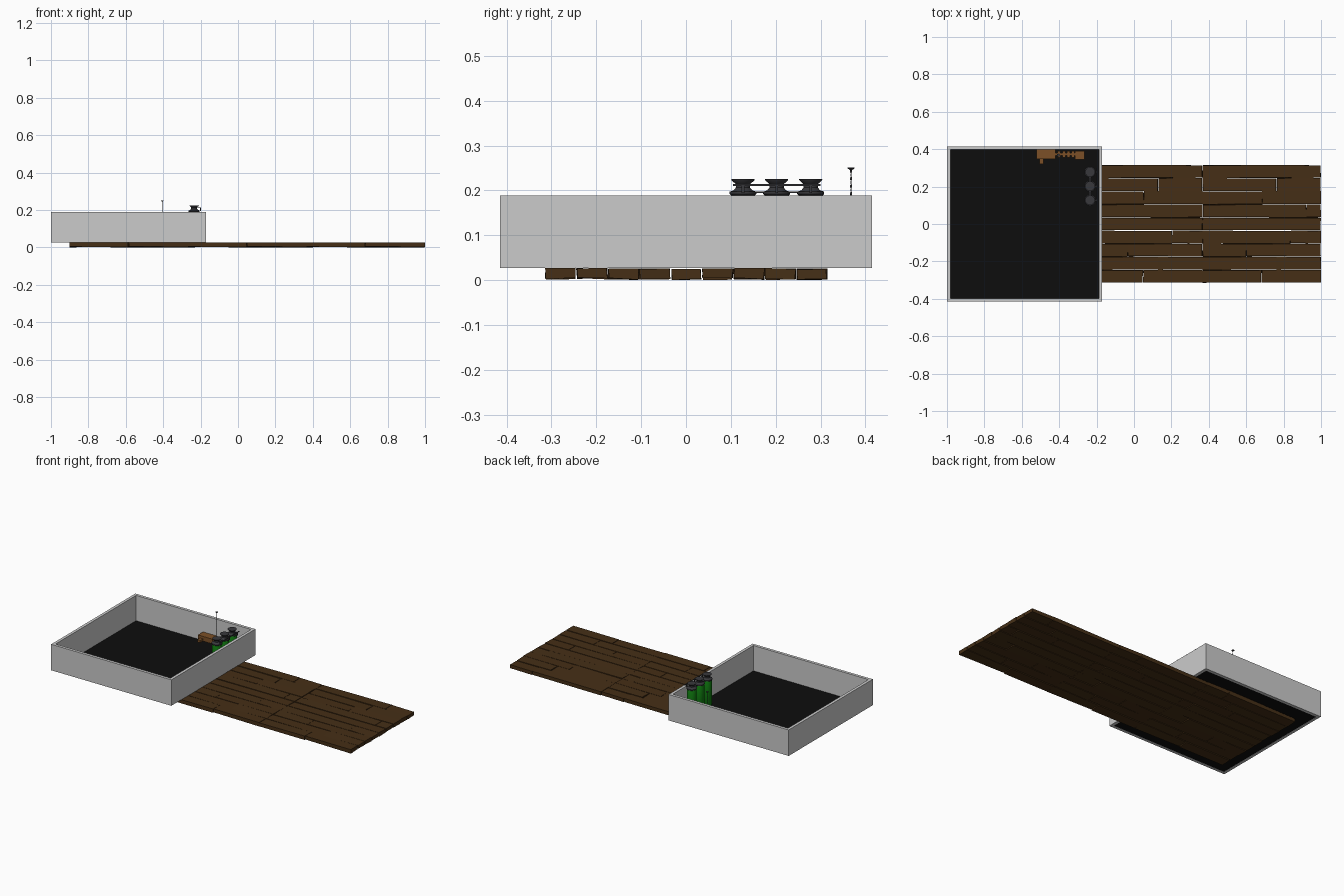
import bpy, bmesh, math, random
from mathutils import Matrix, Vector

if "Cube" in bpy.data.objects:
    bpy.data.objects.remove(bpy.data.objects["Cube"])

random.seed(4)


def material(name, rgb):
    m = bpy.data.materials.new(name)
    m.diffuse_color = (*rgb, 1)
    m.use_nodes = True
    m.node_tree.nodes["Principled BSDF"].inputs["Base Color"].default_value = m.diffuse_color
    return m


WOOD = material("dark_wood", (0.06, 0.028, 0.008))
BLACK = material("black", (0.004, 0.004, 0.004))
IRON = material("dark_iron", (0.04, 0.04, 0.045))
GREEN = material("green", (0.005, 0.2, 0.005))
RUST = material("orange_wood", (0.2, 0.08, 0.02))


def finish(name, bm, mat=None, smooth=False):
    bmesh.ops.recalc_face_normals(bm, faces=bm.faces)
    me = bpy.data.meshes.new(name)
    bm.to_mesh(me)
    bm.free()
    ob = bpy.data.objects.new(name, me)
    bpy.context.collection.objects.link(ob)
    if mat:
        me.materials.append(mat)
    if smooth:
        bpy.ops.object.select_all(action='DESELECT')
        ob.select_set(True)
        bpy.context.view_layer.objects.active = ob
        bpy.ops.object.shade_smooth_by_angle(angle=math.radians(35))
    return ob


def add_box(bm, lo, hi):
    lo, hi = Vector(lo), Vector(hi)
    mat = Matrix.Translation((lo + hi) / 2) @ Matrix.Diagonal((*(hi - lo), 1))
    return bmesh.ops.create_cube(bm, size=1, matrix=mat)["verts"]


def box(name, lo, hi, mat=None):
    bm = bmesh.new()
    add_box(bm, lo, hi)
    return finish(name, bm, mat)


def lathe(name, profile, x, y, mat, sides=24):
    bm = bmesh.new()
    vs = [bm.verts.new((x + r, y, z)) for r, z in profile]
    es = [bm.edges.new(p) for p in zip(vs, vs[1:])]
    bmesh.ops.spin(bm, geom=vs + es, cent=(x, y, 0), axis=(0, 0, 1),
                   angle=math.tau, steps=sides, use_merge=True)
    bmesh.ops.remove_doubles(bm, verts=bm.verts, dist=1e-5)
    return finish(name, bm, mat, True)


# Tray walls: square frame open at top and bottom
bm = bmesh.new()
outer = [bm.verts.new(p) for p in ((-1, -.415, .027), (-.17, -.415, .027),
                                   (-.17, .415, .027), (-1, .415, .027))]
inner = [bm.verts.new(p) for p in ((-.982, -.397, .027), (-.188, -.397, .027),
                                   (-.188, .397, .027), (-.982, .397, .027))]
ring = []
for i in range(4):
    j = (i + 1) % 4
    ring.append(bm.faces.new((outer[i], outer[j], inner[j], inner[i])))
ext = bmesh.ops.extrude_face_region(bm, geom=ring, use_keep_orig=True)
bmesh.ops.translate(bm, vec=(0, 0, .162),
                    verts=[g for g in ext["geom"] if isinstance(g, bmesh.types.BMVert)])
finish("tray_walls", bm)
box("tray_floor", (-.984, -.399, .028), (-.186, .399, .031), BLACK)

# Plank walkway: one uneven tile of nine rows, repeated three times
TILE, ROW = .633, .07
joints = [.476, .396, .32, .555, 0, .47, .235, .396, .315]
bm = bmesh.new()
for r, joint in enumerate(joints):
    y1 = .315 - r * ROW
    cuts = [0, joint, TILE] if joint else [0, TILE]
    for a, b in zip(cuts, cuts[1:]):
        verts = add_box(bm, (a + .001, y1 - ROW + .002, .005), (b - .001, y1 - .001, .027))
        dz = random.uniform(-.0015, .001)
        for v in verts:
            v.co += Vector((random.uniform(-.002, .002), random.uniform(-.002, .002),
                            dz + random.uniform(-.002, .002)))
low = min(v.co.z for v in bm.verts)
bmesh.ops.translate(bm, vec=(0, 0, -low), verts=bm.verts)
planks = finish("plank_walkway", bm, WOOD)
planks.location.x = -.9
arr = planks.modifiers.new("repeat", 'ARRAY')
arr.count = 3
arr.use_relative_offset = False
arr.use_constant_offset = True
arr.constant_offset_displace = (TILE, 0, 0)

# Three canisters with flared iron caps
for i, y in enumerate((.127, .202, .278)):
    lathe(f"canister_{i + 1}", [(0, .031), (.024, .031), (.027, .036), (.027, .183),
                                (.024, .191), (0, .191)], -.235, y, GREEN)
    lathe(f"canister_cap_{i + 1}", [(0, .189), (.027, .189), (.03, .192), (.03, .197),
                                    (.021, .2), (.016, .206), (.016, .214), (.025, .222),
                                    (.026, .225), (0, .225)], -.235, y, IRON)

# Rails tying the canisters together
bm = bmesh.new()
add_box(bm, (-.203, .105, .21), (-.198, .3, .214))
add_box(bm, (-.24, .127, .194), (-.23, .278, .198))
for y in (.127, .202, .278):
    add_box(bm, (-.235, y - .003, .21), (-.198, y + .003, .214))
    add_box(bm, (-.203, y - .003, .194), (-.198, y + .003, .214))
finish("canister_rails", bm, IRON)

# Hanging chain with a small top plate
bm = bmesh.new()
for i in range(20):
    turn = Matrix.Rotation(math.pi / 2 * (i % 2), 4, 'Z')
    bmesh.ops.create_icosphere(
        bm, subdivisions=1, radius=1,
        matrix=Matrix.Translation((-.405, .368, .085 + i * .0083)) @ turn
        @ Matrix.Diagonal((.0026, .0013, .005, 1)))
finish("chain", bm, IRON)
lathe("chain_plate", [(0, .244), (.002, .245), (.008, .249), (.008, .251), (0, .251)],
      -.405, .368, IRON, 16)

# Orange wooden fitting below the chain
bm = bmesh.new()
add_box(bm, (-.52, .347, .055), (-.42, .397, .085))
add_box(bm, (-.505, .32, .055), (-.485, .35, .07))
add_box(bm, (-.42, .365, .06), (-.3, .38, .078))
for x in (-.4, -.375, -.35, -.325):
    add_box(bm, (x - .008, .355, .055), (x + .008, .39, .085))
add_box(bm, (-.315, .345, .055), (-.265, .39, .085))
finish("wooden_fitting", bm, RUST)
